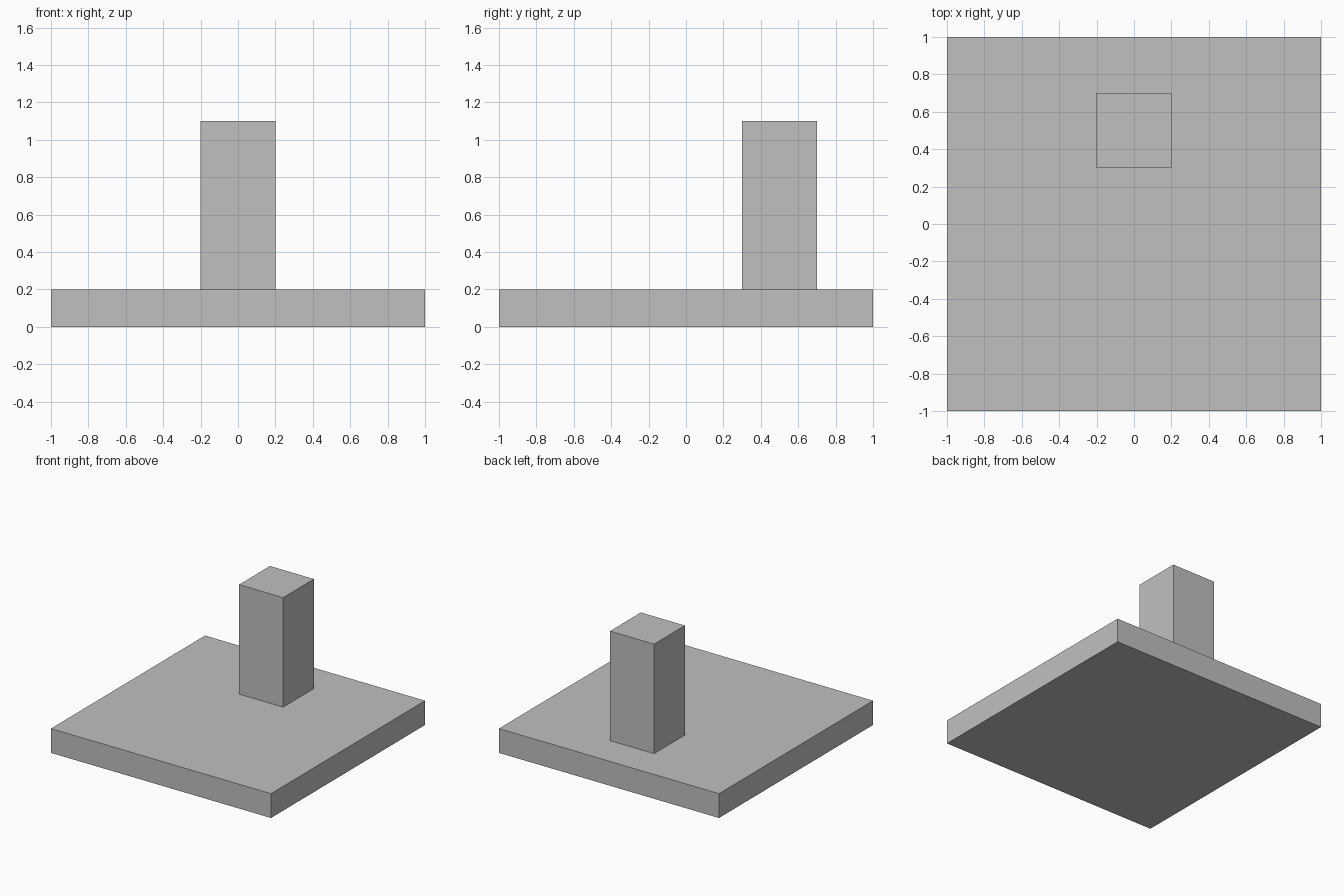
import bpy

if "Cube" in bpy.data.objects:
    bpy.data.objects.remove(bpy.data.objects["Cube"])

# Single plain grey
grey = bpy.data.materials.new("plain_grey")
grey.diffuse_color = (0.527, 0.527, 0.527, 1.0)
grey.use_nodes = True
grey.node_tree.nodes["Principled BSDF"].inputs["Base Color"].default_value = grey.diffuse_color


def box(name, size, centre):
    bpy.ops.mesh.primitive_cube_add(size=1, location=centre)
    obj = bpy.context.object
    obj.name = name
    obj.scale = size
    bpy.ops.object.transform_apply(location=False, rotation=False, scale=True)
    obj.data.materials.append(grey)
    return obj


# Square base slab
box("base_slab", (2.0, 2.0, 0.2), (0, 0, 0.1))

# Square post standing toward the back
box("post", (0.4, 0.4, 0.9), (0, 0.5, 0.65))
